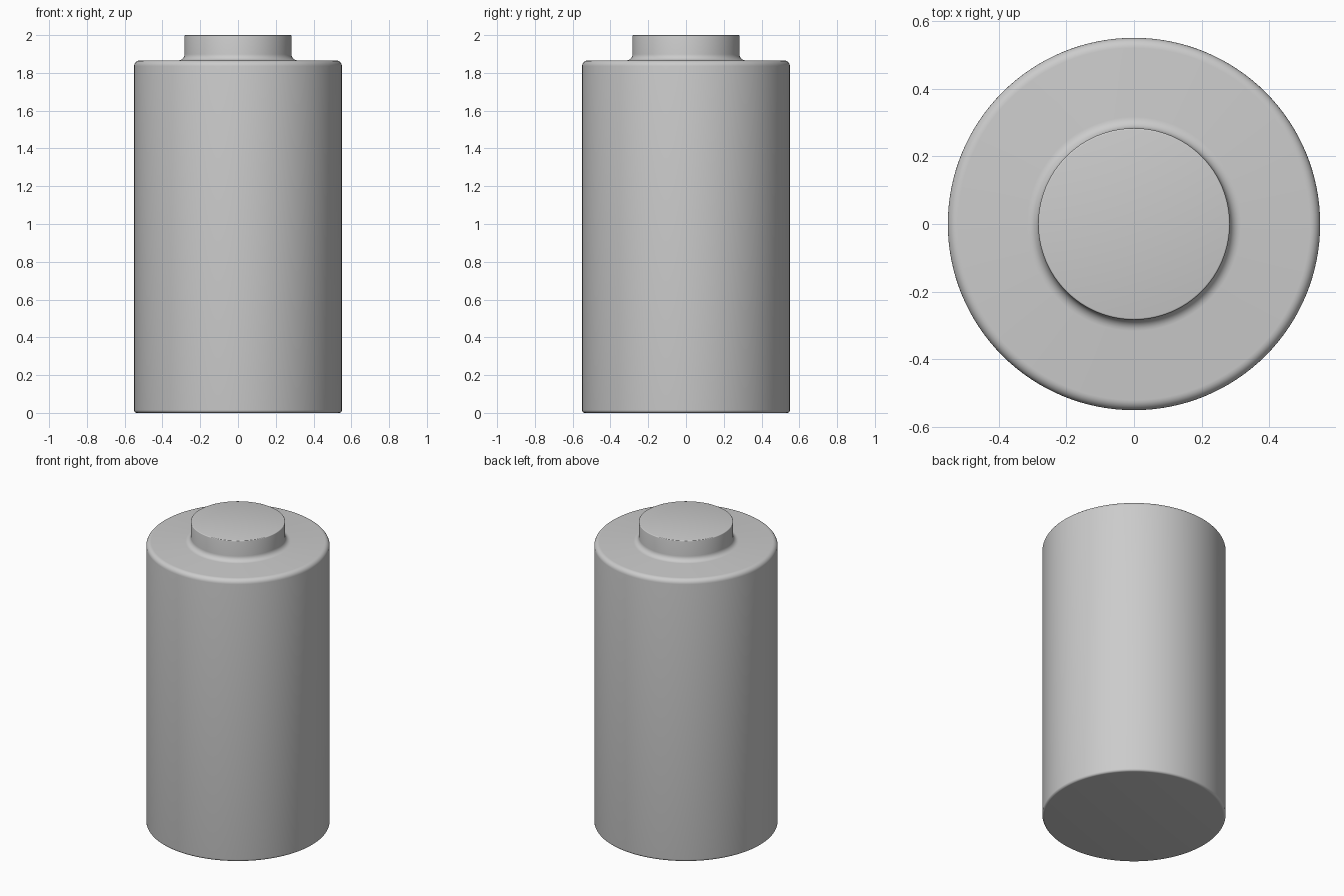
import bpy, bmesh, math

if "Cube" in bpy.data.objects:
    bpy.data.objects.remove(bpy.data.objects["Cube"])


def arc(cx, cz, r, a0, a1, n=6):
    """Points on a rounded corner, angles in degrees."""
    return [(cx + r * math.cos(math.radians(a0 + (a1 - a0) * i / n)),
             cz + r * math.sin(math.radians(a0 + (a1 - a0) * i / n))) for i in range(n + 1)]


def lathe(name, profile, segments=128):
    """Spin a radius/height profile around z, closing both ends with flat caps."""
    bm = bmesh.new()
    rings = [[bm.verts.new((r * math.cos(2 * math.pi * i / segments),
                            r * math.sin(2 * math.pi * i / segments), z))
              for i in range(segments)] for r, z in profile]
    for a, b in zip(rings, rings[1:]):
        for i in range(segments):
            j = (i + 1) % segments
            bm.faces.new((a[i], a[j], b[j], b[i]))
    bm.faces.new(rings[0][::-1])
    bm.faces.new(rings[-1])
    mesh = bpy.data.meshes.new(name)
    bm.to_mesh(mesh)
    bm.free()
    obj = bpy.data.objects.new(name, mesh)
    bpy.context.collection.objects.link(obj)
    bpy.context.view_layer.objects.active = obj
    obj.select_set(True)
    bpy.ops.object.shade_smooth_by_angle(angle=math.radians(35))
    return obj


R, NECK, SHOULDER, TOP = 0.55, 0.283, 1.866, 2.0

# Cylindrical body with rounded rims, flowing through a fillet into the raised terminal
profile = (arc(R - 0.015, 0.015, 0.015, -90, 0)
           + arc(R - 0.03, SHOULDER - 0.03, 0.03, 0, 90)
           + arc(NECK + 0.033, SHOULDER + 0.033, 0.033, 270, 180)
           + arc(NECK - 0.005, TOP - 0.005, 0.005, 0, 90, 3))
lathe("battery_body", profile)
